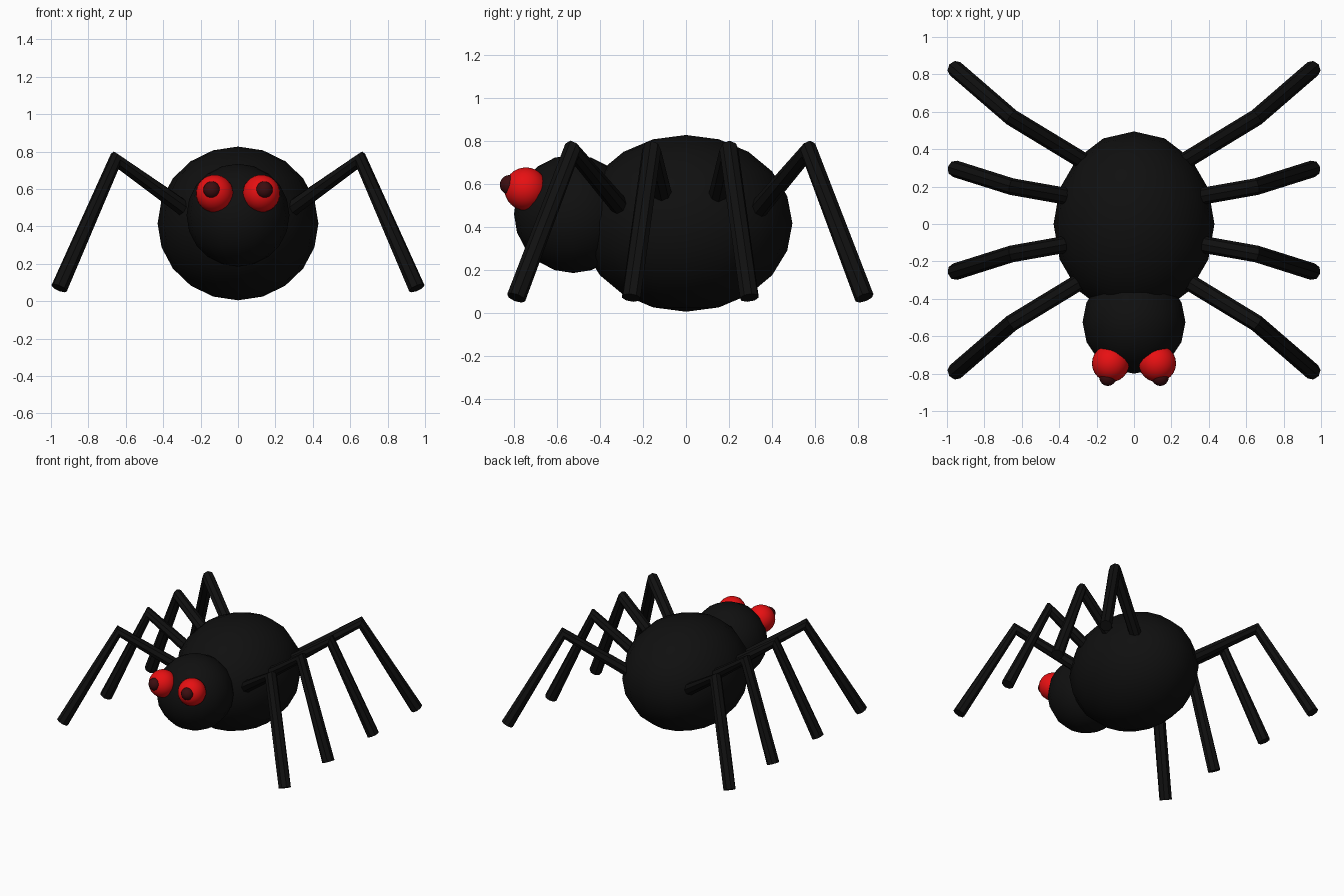
import bpy

cube = bpy.data.objects.get("Cube")
if cube:
    bpy.data.objects.remove(cube, do_unlink=True)


def make_material(name, rgb):
    mat = bpy.data.materials.new(name)
    mat.use_nodes = True
    mat.diffuse_color = (*rgb, 1)
    mat.node_tree.nodes["Principled BSDF"].inputs["Base Color"].default_value = (*rgb, 1)
    return mat


black = make_material("body black", (0.005, 0.005, 0.005))
red = make_material("eye red", (0.8, 0.005, 0.006))
maroon = make_material("pupil dark red", (0.045, 0.004, 0.005))


def ball(name, centre, radii, mat, segments, rings):
    bpy.ops.mesh.primitive_uv_sphere_add(segments=segments, ring_count=rings, location=centre)
    obj = bpy.context.object
    obj.name = name
    obj.scale = radii
    obj.data.materials.append(mat)
    bpy.ops.object.shade_smooth()
    return obj


def leg(name, points):
    # Bent tube: hip, knee, foot
    curve = bpy.data.curves.new(name, "CURVE")
    curve.dimensions = "3D"
    curve.bevel_depth = 0.045
    curve.bevel_resolution = 2
    curve.use_fill_caps = True
    spline = curve.splines.new("POLY")
    spline.points.add(len(points) - 1)
    for p, co in zip(spline.points, points):
        p.co = (*co, 1)
    curve.materials.append(black)
    obj = bpy.data.objects.new(name, curve)
    bpy.context.collection.objects.link(obj)
    bpy.ops.object.select_all(action="DESELECT")
    obj.select_set(True)
    bpy.context.view_layer.objects.active = obj
    bpy.ops.object.convert(target="MESH")
    bpy.ops.object.shade_smooth_by_angle()


# Abdomen and head
ball("abdomen", (0, 0, 0.416), (0.43, 0.495, 0.411), black, 16, 10)
ball("head", (0, -0.525, 0.46), (0.275, 0.275, 0.275), black, 16, 10)

# Distance of hip, knee and foot from the leg centre line in y
spreads = {"outer": (0.31, 0.55, 0.81), "middle": (0.11, 0.18, 0.275)}
mid_y = 0.02

for side, sx in (("left", 1), ("right", -1)):
    # Eyes
    ball(side + "_eye", (sx * 0.125, -0.745, 0.576), (0.1, 0.1, 0.1), red, 24, 16)
    ball(side + "_pupil", (sx * 0.14, -0.82, 0.595), (0.046, 0.046, 0.046), maroon, 16, 10)
    # Legs
    for row, (hip, knee, foot) in spreads.items():
        for end, sy in (("front", -1), ("back", 1)):
            leg(f"{side}_{end}_{row}_leg", [
                (sx * 0.26, mid_y + sy * hip, 0.475),
                (sx * 0.655, mid_y + sy * knee, 0.757),
                (sx * 0.956, mid_y + sy * foot, 0.07)])
